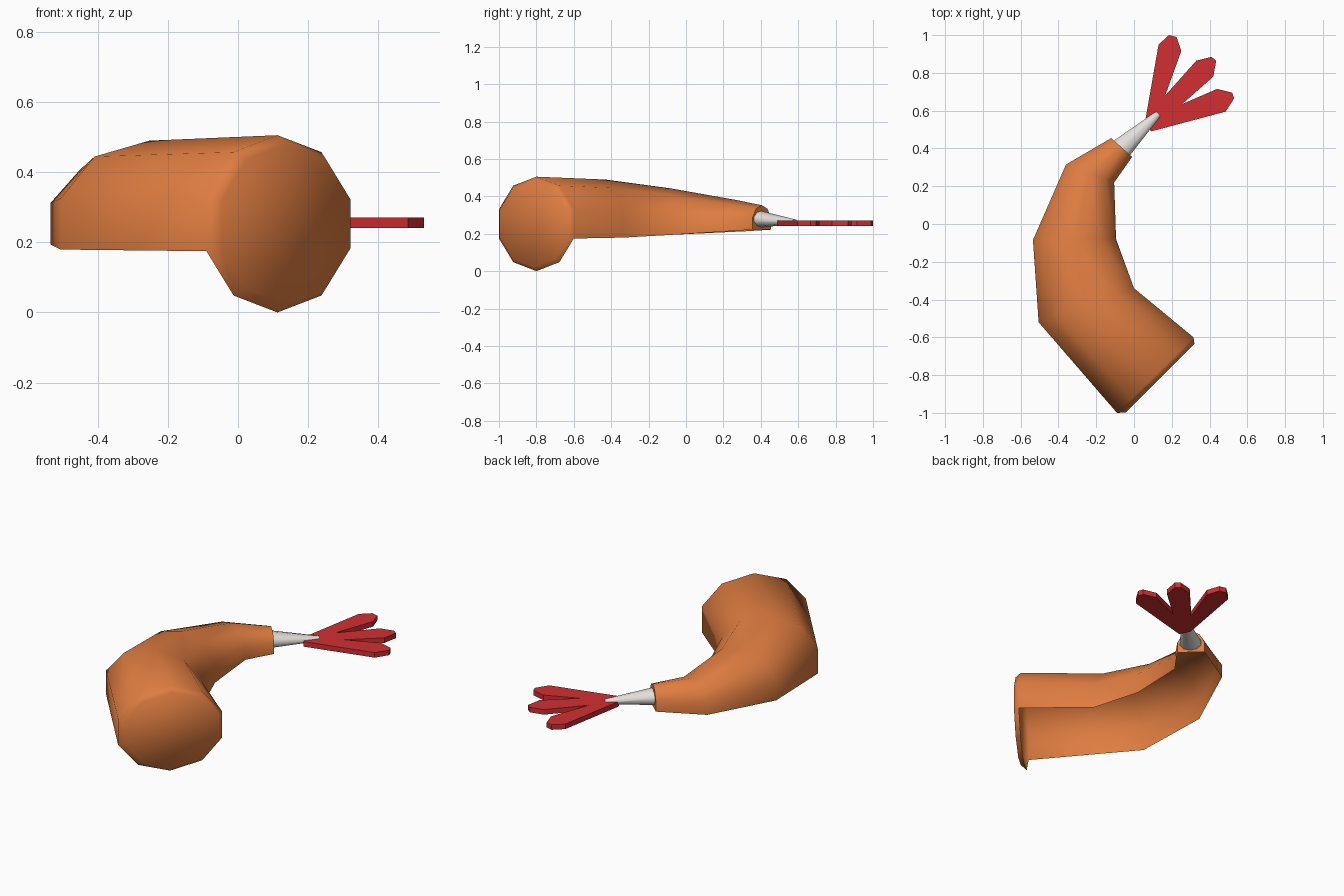
import bpy, bmesh
from math import radians, sin, cos
from mathutils import Vector

cube = bpy.data.objects.get("Cube")
if cube:
    bpy.data.objects.remove(cube, do_unlink=True)


def material(name, rgb):
    m = bpy.data.materials.new(name)
    m.use_nodes = True
    m.diffuse_color = (*rgb, 1)
    bsdf = next(n for n in m.node_tree.nodes if n.type == 'BSDF_PRINCIPLED')
    bsdf.inputs["Base Color"].default_value = (*rgb, 1)
    return m


def finish(bm, name, mat, smooth=True):
    mesh = bpy.data.meshes.new(name)
    bm.to_mesh(mesh)
    bm.free()
    mesh.materials.append(mat)
    ob = bpy.data.objects.new(name, mesh)
    bpy.context.collection.objects.link(ob)
    if smooth:
        bpy.ops.object.select_all(action='DESELECT')
        ob.select_set(True)
        bpy.context.view_layer.objects.active = ob
        bpy.ops.object.shade_smooth_by_angle(angle=radians(60))
    return ob


def ring(bm, outer, inner, height, z=0.2525, count=10):
    """Decagon section standing between two plan points; 7 points leave the belly open."""
    outer, inner = Vector(outer), Vector(inner)
    mid, side = (outer + inner) / 2, (inner - outer) / 2 / cos(radians(18))
    verts = []
    for i in range(count):
        a = radians(36 * i - 18)
        p = mid + side * cos(a)
        verts.append(bm.verts.new((p.x, p.y, z + height * sin(a))))
    return verts


def bridge(bm, a, b, closed):
    n = len(a)
    for i in range(n if closed else n - 1):
        j = (i + 1) % n
        bm.faces.new((a[i], b[i], b[j], a[j]))


orange = material("shell_orange", (0.74, 0.205, 0.052))
white = material("tail_white", (0.78, 0.74, 0.70))
red = material("fin_red", (0.64, 0.028, 0.032))

# Curved body: bevelled full head disc, then an open-bellied shell
bm = bmesh.new()
front = ring(bm, (-0.045, -0.998), (0.32, -0.635), 0.228)
head = ring(bm, (-0.09, -1.0), (0.315, -0.6), 0.2525)
bm.faces.new(front)
bridge(bm, front, head, True)
sections = [((-0.505, -0.52), (0.0, -0.34), 0.237),
            ((-0.535, -0.085), (-0.095, -0.08), 0.19),
            ((-0.36, 0.315), (-0.105, 0.22), 0.128),
            ((-0.12, 0.455), (-0.01, 0.355), 0.10)]
previous = head[:7]
for outer, inner, height in sections:
    current = ring(bm, outer, inner, height, count=7)
    bridge(bm, previous, current, False)
    previous = current
bm.faces.new(previous[::-1])
finish(bm, "body_shell", orange)

# Tapered tail joint
bm = bmesh.new()
base = ring(bm, (-0.12, 0.432), (-0.032, 0.35), 0.046, 0.279)
tip = ring(bm, (0.115, 0.595), (0.14, 0.57), 0.013, 0.264)
bm.faces.new(base)
bridge(bm, base, tip, True)
bm.faces.new(tip[::-1])
finish(bm, "tail_joint", white)

# Three-lobed tail fan
outline = [(0.09, 0.49), (0.485, 0.595), (0.53, 0.665), (0.52, 0.695), (0.44, 0.715),
           (0.255, 0.635), (0.42, 0.78), (0.435, 0.865), (0.41, 0.885), (0.33, 0.865),
           (0.165, 0.68), (0.25, 0.915), (0.225, 0.99), (0.185, 1.0), (0.13, 0.95),
           (0.06, 0.55)]
bm = bmesh.new()
bottom = [bm.verts.new((x, y, 0.24)) for x, y in outline]
top = [bm.verts.new((x, y, 0.27)) for x, y in outline]
bm.faces.new(bottom[::-1])
bm.faces.new(top)
bridge(bm, top, bottom, True)
finish(bm, "tail_fan", red, smooth=False)
